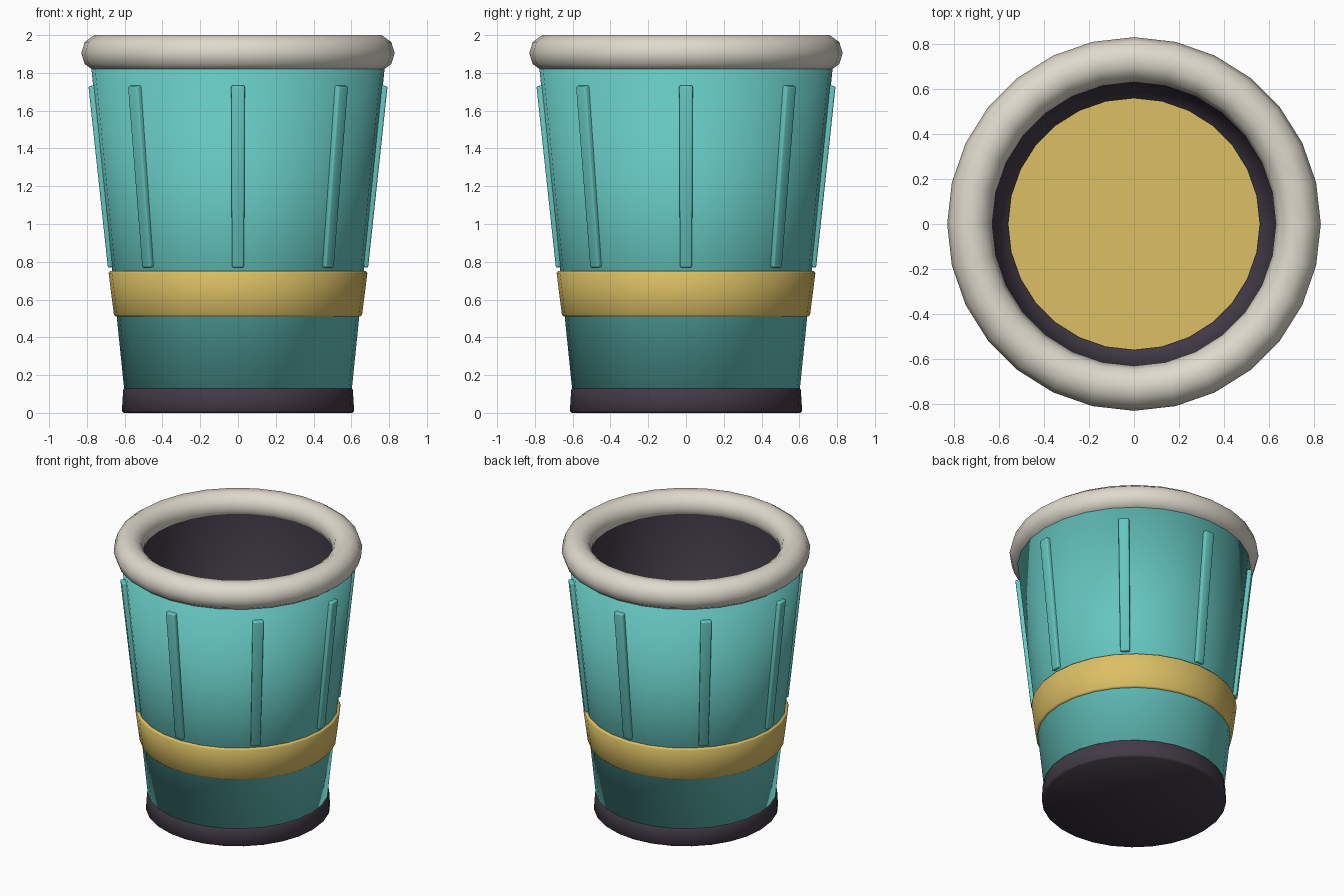
import bpy, bmesh, math
from mathutils import Matrix, Vector

SIDES = 28

cube = bpy.data.objects.get("Cube")
if cube:
    bpy.data.objects.remove(cube, do_unlink=True)


def material(name, color):
    m = bpy.data.materials.new(name)
    m.use_nodes = True
    m.diffuse_color = (*color, 1)
    bsdf = next(n for n in m.node_tree.nodes if n.type == "BSDF_PRINCIPLED")
    bsdf.inputs["Base Color"].default_value = (*color, 1)
    return m


teal = material("teal", (0.13, 0.56, 0.52))
gold = material("gold", (0.72, 0.53, 0.13))
cream = material("cream", (0.74, 0.70, 0.61))
dark = material("dark plum", (0.055, 0.043, 0.062))


def finish(name, bm, mat, angle):
    mesh = bpy.data.meshes.new(name)
    bm.to_mesh(mesh)
    bm.free()
    mesh.materials.append(mat)
    obj = bpy.data.objects.new(name, mesh)
    bpy.context.collection.objects.link(obj)
    bpy.ops.object.select_all(action="DESELECT")
    obj.select_set(True)
    bpy.context.view_layer.objects.active = obj
    bpy.ops.object.shade_smooth_by_angle(angle=math.radians(angle))


def lathe(name, profile, mat, closed=False, angle=60):
    """Spin (radius, z) points, listed so that the surface faces out."""
    bm = bmesh.new()
    rings = []
    for r, z in profile:
        if r == 0:
            rings.append([bm.verts.new((0, 0, z))] * SIDES)
        else:
            rings.append([bm.verts.new((r * math.cos(a), r * math.sin(a), z))
                          for a in (math.tau * i / SIDES for i in range(SIDES))])
    pairs = list(zip(rings, rings[1:]))
    if closed:
        pairs.append((rings[-1], rings[0]))
    for low, high in pairs:
        for i in range(SIDES):
            j = (i + 1) % SIDES
            corners = dict.fromkeys((low[i], low[j], high[j], high[i]))
            bm.faces.new(list(corners))
    finish(name, bm, mat, angle)


# Tapered shell, softly shaded over its hidden ends
lathe("cup_body", [(0, 0.06), (0.596, 0.06), (0.784, 1.9), (0.645, 1.9)],
      teal, angle=180)

# Dark lining with a loose round pad on its floor
lathe("inner_lining", [(0.645, 1.9), (0.568, 0.14), (0, 0.14)], dark, angle=180)
lathe("floor_pad", [(0.56, 0.14), (0.56, 0.16), (0, 0.16)], gold)

# Foot with softened edges
lathe("base", [(0, 0), (0.605, 0), (0.615, 0.01), (0.608, 0.122),
               (0.602, 0.13), (0.56, 0.13)], dark)

# Raised belt
lathe("belt", [(0.62, 0.51), (0.648, 0.51), (0.657, 0.52), (0.685, 0.74),
               (0.678, 0.75), (0.64, 0.75)], gold)

# Rolled rim
ring = [(0.73 + 0.1 * math.cos(a), 1.905 + 0.1 * math.sin(a))
        for a in (math.tau * i / 10 for i in range(10))]
lathe("rim", ring, cream, closed=True)

# Eight upright ribs, leaning with the wall and narrowing downward
low, high = Vector((0.662, 0, 0.772)), Vector((0.765, 0, 1.733))
axis = high - low
lean = Matrix.Rotation(math.atan2(axis.x, axis.z), 4, "Y")
for i in range(8):
    bm = bmesh.new()
    bmesh.ops.create_cube(bm, size=1)
    for v in bm.verts:
        width = 0.072 if v.co.z > 0 else 0.064
        v.co = Vector((v.co.x * 0.054, v.co.y * width, v.co.z * axis.length))
    bmesh.ops.bevel(bm, geom=bm.edges[:], offset=0.008, segments=2,
                    profile=0.5, affect="EDGES")
    spin = Matrix.Rotation(math.tau * i / 8, 4, "Z")
    bm.transform(spin @ Matrix.Translation((low + high) / 2) @ lean)
    finish(f"rib_{i + 1}", bm, teal, 180)
